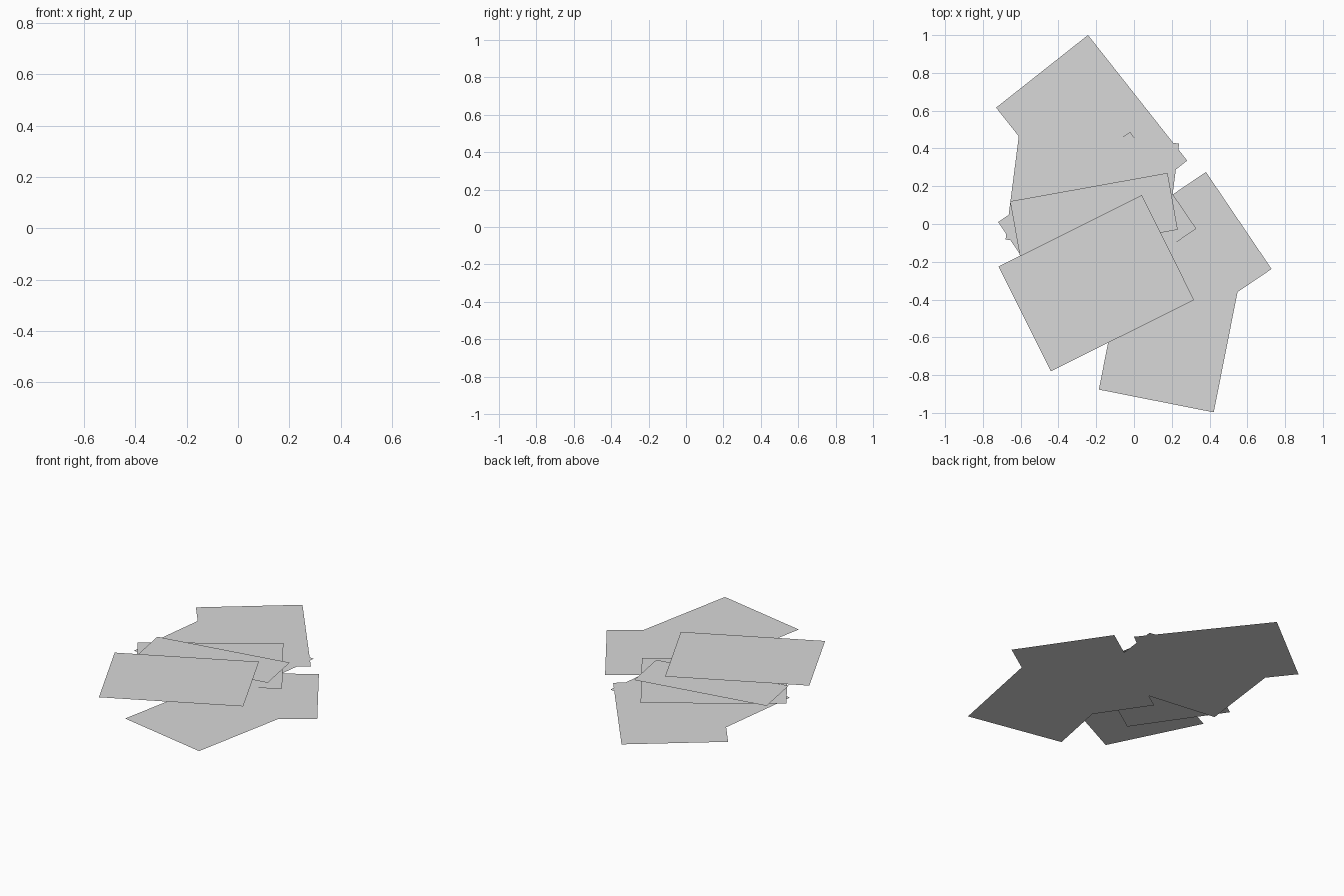
import bpy
import math

if "Cube" in bpy.data.objects:
    bpy.data.objects.remove(bpy.data.objects["Cube"])

# One plain grey shared by every sheet
grey = bpy.data.materials.new("paper_grey")
grey.diffuse_color = (0.69, 0.69, 0.69, 1)
grey.use_nodes = True
grey.node_tree.nodes["Principled BSDF"].inputs["Base Color"].default_value = grey.diffuse_color

LONG, SHORT = 0.847, 0.62


def sheet(name, corner, angle, z, length=LONG, width=SHORT):
    """Flat sheet: its long edge leaves the corner at the angle, the width lies to the left of it."""
    a = math.radians(angle)
    u = (math.cos(a), math.sin(a))
    pts = [(0, 0), (length, 0), (length, width), (0, width)]
    verts = [(corner[0] + p * u[0] - q * u[1],
              corner[1] + p * u[1] + q * u[0], z) for p, q in pts]
    mesh = bpy.data.meshes.new(name)
    mesh.from_pydata(verts, [], [(0, 1, 2, 3)])
    mesh.materials.append(grey)
    obj = bpy.data.objects.new(name, mesh)
    bpy.context.collection.objects.link(obj)


# Scattered stack of paper sheets, bottom to top
sheet("back_sheet", (-0.73, 0.616), -51.7, 0.0)
sheet("right_sheet", (0.027, -0.713), 34.1, 0.001)
sheet("level_sheet", (-0.68, -0.082), -7.3, 0.003)
sheet("front_right_sheet", (0.422, -0.997), 78.8, 0.0035)
sheet("middle_sheet", (-0.37, -0.502), 34.3, 0.0095)
sheet("half_sheet", (-0.602, -0.18), 10.2, 0.021, width=0.305)
sheet("top_sheet", (-0.44, -0.78), 26.5, 0.035)
